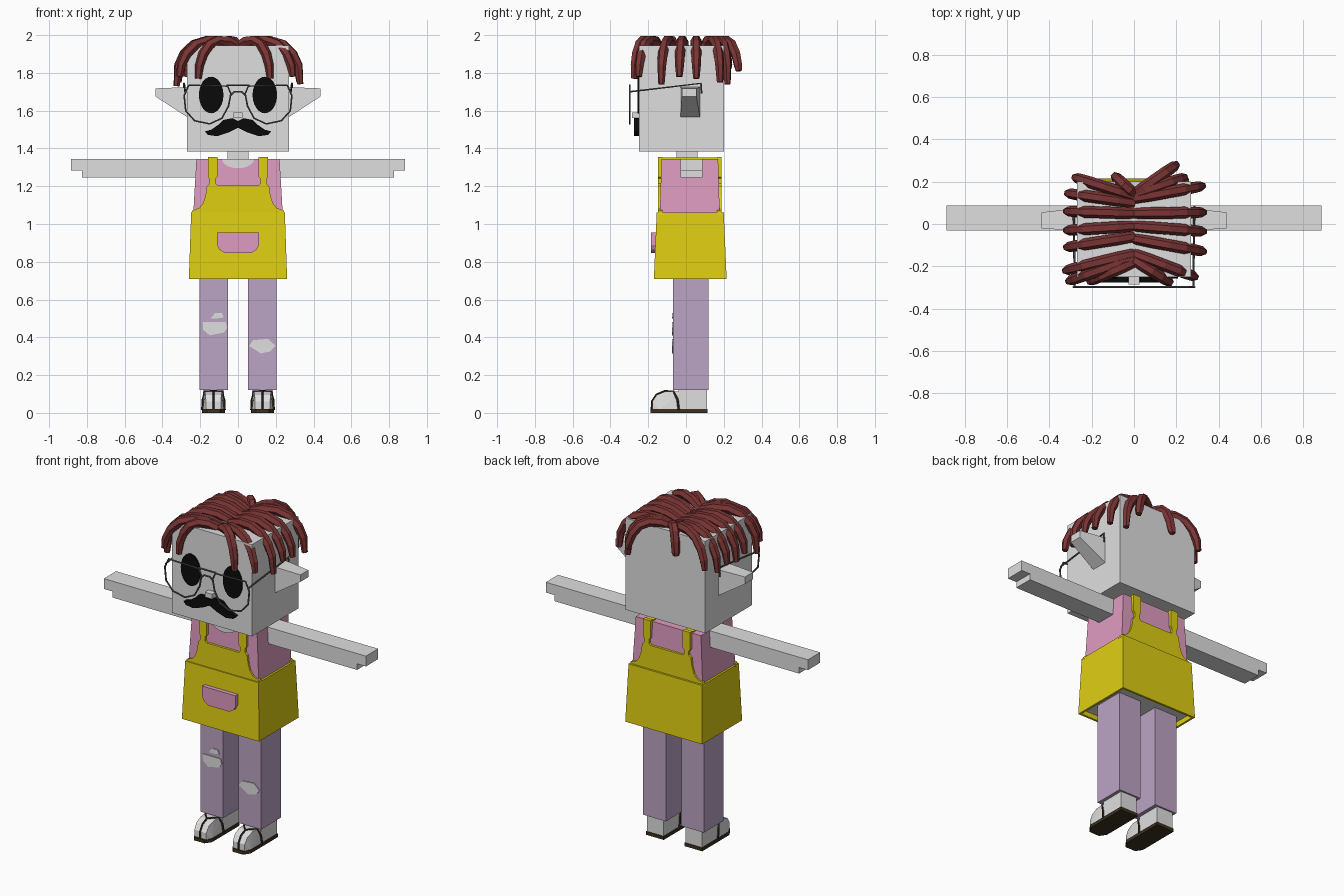
import bpy, bmesh, math
from mathutils import Vector

cube = bpy.data.objects.get("Cube")
if cube:
    bpy.data.objects.remove(cube, do_unlink=True)


def material(name, *rgb):
    m = bpy.data.materials.new(name)
    m.use_nodes = True
    m.diffuse_color = (*rgb, 1)
    m.node_tree.nodes["Principled BSDF"].inputs["Base Color"].default_value = (*rgb, 1)
    return m


SKIN = material("pale skin", .74, .74, .74)
YELLOW = material("apron yellow", .74, .62, .006)
PINK = material("shirt pink", .74, .33, .53)
PURPLE = material("trouser purple", .50, .37, .55)
HAIR = material("hair red", .20, .035, .035)
BLACK = material("black", .003, .003, .003)
BROWN = material("sandal brown", .045, .03, .014)
METAL = material("frame grey", .12, .12, .12)


def finish(name, bm, *mats):
    bmesh.ops.recalc_face_normals(bm, faces=bm.faces)
    mesh = bpy.data.meshes.new(name)
    bm.to_mesh(mesh)
    bm.free()
    for m in mats:
        mesh.materials.append(m)
    ob = bpy.data.objects.new(name, mesh)
    bpy.context.collection.objects.link(ob)
    return ob


def hull(name, points, mat):
    bm = bmesh.new()
    verts = [bm.verts.new(p) for p in points]
    bmesh.ops.convex_hull(bm, input=verts)
    bmesh.ops.dissolve_limit(bm, angle_limit=.01, verts=bm.verts, edges=bm.edges)
    return finish(name, bm, mat)


def rect(x, y, z):
    return [(a, b, z) for a in x for b in y]


def box(name, x, y, z, mat):
    return hull(name, rect(x, y, z[0]) + rect(x, y, z[1]), mat)


def prism(name, outline, y0, y1, mat):
    """Outline in x and z, extruded from y0 to y1."""
    bm = bmesh.new()
    face = bm.faces.new([bm.verts.new((x, y0, z)) for x, z in outline])
    new = bmesh.ops.extrude_face_region(bm, geom=[face])["geom"]
    bmesh.ops.translate(bm, vec=(0, y1 - y0, 0),
                        verts=[v for v in new if isinstance(v, bmesh.types.BMVert)])
    return finish(name, bm, mat)


def symmetric(half):
    return half + [(-x, z) for x, z in reversed(half) if x > 0]


def tube(name, points, radius, mat, taper=None, closed=False):
    curve = bpy.data.curves.new(name, "CURVE")
    curve.dimensions = "3D"
    curve.bevel_depth = radius
    curve.bevel_resolution = 1
    curve.use_fill_caps = True
    spline = curve.splines.new("POLY")
    spline.points.add(len(points) - 1)
    spline.use_cyclic_u = closed
    for i, p in enumerate(points):
        spline.points[i].co = (*p, 1)
        spline.points[i].radius = taper[i] if taper else 1
    curve.materials.append(mat)
    ob = bpy.data.objects.new(name, curve)
    bpy.context.collection.objects.link(ob)
    for other in bpy.context.selected_objects:
        other.select_set(False)
    ob.select_set(True)
    bpy.context.view_layer.objects.active = ob
    bpy.ops.object.convert(target="MESH")
    bpy.context.object.data.polygons.foreach_set(
        "use_smooth", [False] * len(bpy.context.object.data.polygons))


# Head, nose and neck
box("head", (-.27, .27), (-.25, .2), (1.385, 1.945), SKIN)
box("nose", (-.025, .025), (-.285, -.24), (1.56, 1.59), SKIN)
box("neck", (-.055, .055), (-.05, .06), (1.33, 1.4), SKIN)

# Moustache
moustache = [(0, 1.545), (.03, 1.56), (.08, 1.55), (.105, 1.525), (.14, 1.5), (.175, 1.49),
             (.16, 1.472), (.11, 1.465), (.05, 1.485), (0, 1.51)]
prism("moustache", symmetric(moustache), -.275, -.245, BLACK)

# Torso, with the skirt of the apron hollow underneath
hull("shirt", rect((-.24, .24), (-.14, .18), 1.0) + rect((-.22, .22), (-.13, .17), 1.345), PINK)
skirt = hull("apron_skirt", rect((-.26, .26), (-.17, .215), .71)
             + rect((-.248, .248), (-.155, .2), 1.06), YELLOW)
skirt.data.materials.append(SKIN)
bm = bmesh.new()
bm.from_mesh(skirt.data)
bottom = min(bm.faces, key=lambda f: f.calc_center_median().z)
bmesh.ops.inset_region(bm, faces=[bottom], thickness=.018)
core = bmesh.ops.extrude_face_region(bm, geom=[bottom])
bm.faces.remove(bottom)
bmesh.ops.translate(bm, vec=(0, 0, .03),
                    verts=[v for v in core["geom"] if isinstance(v, bmesh.types.BMVert)])
for g in core["geom"]:
    if isinstance(g, bmesh.types.BMFace):
        g.material_index = 1
bmesh.ops.recalc_face_normals(bm, faces=bm.faces)
bm.to_mesh(skirt.data)
bm.free()

# Apron bib and straps
bib = [(.25, 1.05), (.243, 1.07), (.205, 1.085), (.185, 1.11), (.172, 1.15), (.165, 1.2),
       (.15, 1.215), (.15, 1.24), (.16, 1.25), (.16, 1.355), (.108, 1.355), (.108, 1.25),
       (.118, 1.24), (.118, 1.215), (.108, 1.205)]
prism("bib_front", symmetric(bib), -.148, -.125, YELLOW)
prism("bib_back", symmetric(bib), .165, .188, YELLOW)

# Pocket and neckline
pocket = [(.112, .955), (.112, .89), (.1, .865), (.07, .847)]
prism("pocket", symmetric(pocket), -.185, -.15, PINK)
neckline = [(.085 * math.cos(a * math.pi / 10), 1.345 - .05 * math.sin(a * math.pi / 10))
            for a in range(11)]
prism("neckline", neckline, -.138, -.12, SKIN)

# Trouser tears
tears = [[(-.187, .48), (-.065, .48), (-.058, .45), (-.075, .425), (-.15, .41), (-.185, .44)],
         [(-.145, .5), (-.12, .53), (-.085, .53), (-.075, .505), (-.11, .5)],
         [(.058, .355), (.08, .385), (.16, .392), (.198, .355), (.17, .325), (.12, .315)]]
for outline in tears:
    prism("trouser_tear", outline, -.075, -.06, SKIN)

# Paired parts
for side, s in (("left", 1), ("right", -1)):
    box(side + "_arm", (s * .2, s * .825), (-.03, .088), (1.245, 1.345), SKIN)
    box(side + "_hand", (s * .82, s * .885), (-.03, .088), (1.282, 1.345), SKIN)
    box(side + "_shoulder_strap", (s * .108, s * .16), (-.148, .188), (1.34, 1.351), YELLOW)
    box(side + "_leg", (s * .052, s * .205), (-.07, .12), (.12, .76), PURPLE)

    # Ear, tapering outward
    ear = [(s * x, y, z) for x, ys, zs in ((.26, (-.03, .075), (1.56, 1.725)),
                                          (.437, (-.022, .055), (1.675, 1.718)))
           for y in ys for z in zs]
    hull(side + "_ear", ear, SKIN)

    # Eye
    eye = [(s * .142 + .065 * math.cos(a * math.pi / 12), 1.683 + .097 * math.sin(a * math.pi / 12))
           for a in range(24)]
    prism(side + "_eye", eye, -.257, -.245, BLACK)

    # Glasses rim and temple
    rim = [(.26, 1.735), (.285, 1.68), (.277, 1.6), (.23, 1.547), (.15, 1.53), (.085, 1.56),
           (.05, 1.625), (.038, 1.69), (.055, 1.73)]
    tube(side + "_rim", [(s * x, -.298, z) for x, z in rim], .005, METAL, closed=True)
    tube(side + "_temple", [(s * .28, -.298, 1.7), (s * .285, .08, 1.745), (s * .285, .083, 1.69)],
         .005, METAL)

    # Foot and sandal
    c = s * .13
    box(side + "_ankle", (c - .055, c + .055), (-.04, .11), (.015, .125), SKIN)
    toe = [(-.03, .015, .056), (-.03, .113, .05), (-.11, .113, .045), (-.155, .095, .042),
           (-.178, .06, .04), (-.178, .015, .04), (-.14, .015, .056)]
    hull(side + "_foot", [(c + k * w, y, z) for y, z, w in toe for k in (-1, 1)], SKIN)
    sole = [(.06, .115), (.06, -.15), (.035, -.187)]
    hull(side + "_sole", [(c + k * x, y, z) for x, y in sole for k in (-1, 1) for z in (0, .02)],
         BROWN)
    tube(side + "_thong", [(c, -.182, .02), (c, -.18, .062), (c, -.157, .097), (c, -.115, .115)],
         .006, BROWN)
    band = [(-.06, -.038, .015), (-.057, -.045, .07), (-.045, -.065, .113), (0, -.115, .115)]
    tube(side + "_strap", [(c + x, y, z) for x, y, z in band]
         + [(c - x, y, z) for x, y, z in reversed(band[:-1])], .006, BROWN)

# Glasses bridges
tube("top_bridge", [(-.06, -.298, 1.735), (.06, -.298, 1.735)], .005, METAL)
tube("nose_bridge", [(-.04, -.298, 1.68), (-.02, -.298, 1.7), (.02, -.298, 1.7),
                     (.04, -.298, 1.68)], .005, METAL)

# Hair locks: root y, then tip x, y and z; each arches out from the parting
locks = [(.13, -.28, .22, 1.78), (.10, -.315, .145, 1.75), (.05, -.32, .06, 1.77),
         (-.01, -.32, -.03, 1.75), (-.06, -.32, -.11, 1.77), (-.14, -.325, -.22, 1.73),
         (-.16, -.31, -.27, 1.78), (-.18, -.21, -.27, 1.77), (.14, -.09, .225, 1.82),
         (.14, .24, .22, 1.74), (.12, .325, .18, 1.75), (.05, .33, .055, 1.77),
         (-.01, .33, -.035, 1.78), (-.07, .33, -.13, 1.74), (-.14, .29, -.25, 1.78),
         (-.17, .17, -.275, 1.77), (.14, .2, .28, 1.81)]
arch = [(0, 1.94), (.25, 1.967), (.5, 1.972), (.72, 1.95), (.88, 1.9), (.97, 1.84)]
for root, x, y, z in locks:
    path = [Vector((x * t, root + (y - root) * t, h)) for t, h in arch]
    path.append(Vector((x, y, z)))
    tube("hair_lock", path, .028, HAIR, taper=[.9, 1, 1, 1, .95, .85, .6])
